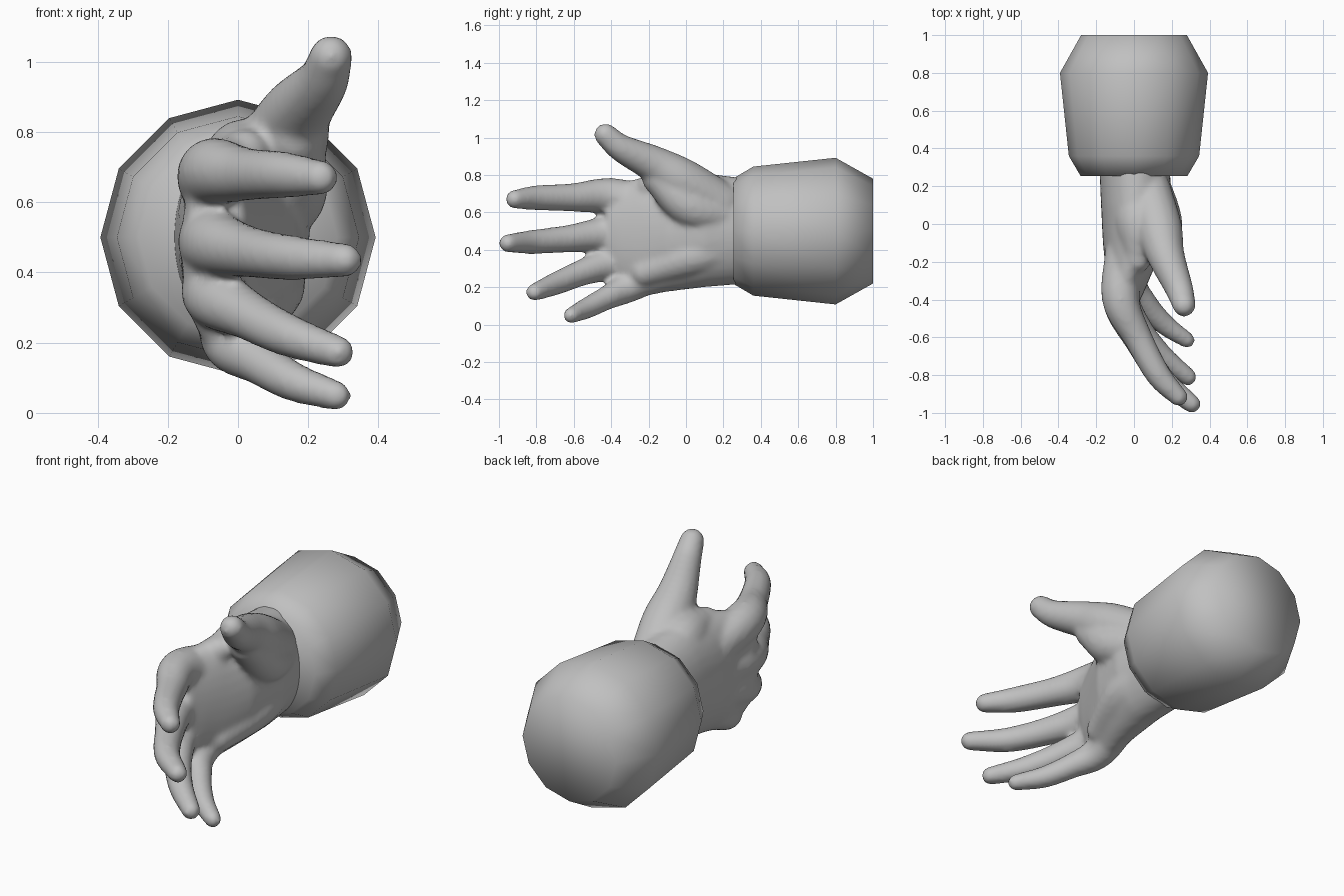
import bpy, bmesh, math
from mathutils import Vector

if "Cube" in bpy.data.objects:
    bpy.data.objects.remove(bpy.data.objects["Cube"])

grey = bpy.data.materials.new("plain grey")
grey.diffuse_color = (0.53, 0.53, 0.53, 1)
grey.use_nodes = True
grey.node_tree.nodes["Principled BSDF"].inputs["Base Color"].default_value = grey.diffuse_color


def add_rings(bm, rings):
    """Skin a list of vertex rings and close both ends."""
    vr = [[bm.verts.new(p) for p in r] for r in rings]
    n = len(vr[0])
    for a, b in zip(vr, vr[1:]):
        for i in range(n):
            j = (i + 1) % n
            bm.faces.new((a[i], a[j], b[j], b[i]))
    bm.faces.new(vr[0][::-1])
    bm.faces.new(vr[-1])


def oval(y, cx, cz, rx, rz, n):
    return [Vector((cx + rx * math.sin(2 * math.pi * i / n), y,
                    cz + rz * math.cos(2 * math.pi * i / n))) for i in range(n)]


def spline(pts, steps=6):
    """Catmull-Rom through (x, y, z, radius) points."""
    p = [Vector(q) for q in pts]
    p = [2 * p[0] - p[1]] + p + [2 * p[-1] - p[-2]]
    out = []
    for i in range(1, len(p) - 2):
        a, b, c, d = p[i - 1:i + 3]
        for s in range(steps):
            t = s / steps
            out.append(0.5 * (2 * b + (c - a) * t + (2 * a - 5 * b + 4 * c - d) * t * t
                              + (3 * b - a - 3 * c + d) * t ** 3))
    return out + [p[-2]]


def add_tube(bm, pts, n=16):
    """Tapered tube with a rounded tip."""
    path = spline(pts)
    tip, r = path[-1].copy(), path[-1][3]
    way = (tip.xyz - path[-2].xyz).normalized()
    for k in range(1, 6):
        a = k * math.pi / 2 / 5.4
        path.append(Vector((*(tip.xyz + way * r * math.sin(a)), r * math.cos(a))))
    rings = []
    for i, q in enumerate(path):
        t = (path[min(i + 1, len(path) - 1)].xyz - path[max(i - 1, 0)].xyz).normalized()
        u = t.cross(Vector((0, 0, 1))).normalized()
        v = u.cross(t)
        rings.append([q.xyz + q[3] * (u * math.cos(2 * math.pi * k / n)
                                      + v * math.sin(2 * math.pi * k / n)) for k in range(n)])
    add_rings(bm, rings)


def add_finger(bm, size, *joints):
    """Finger through knuckle, two joints and tip, rooted towards the wrist."""
    root = Vector(joints[0]).lerp(Vector((0, 0.3, 0.5)), 0.35)
    taper = (1.1, 1.0, 0.77, 0.67, 0.51)
    add_tube(bm, [(*p, size * k) for p, k in zip((root, *joints), taper)])


def finish(bm, name):
    bmesh.ops.recalc_face_normals(bm, faces=bm.faces[:])
    for f in bm.faces:
        f.smooth = True
    me = bpy.data.meshes.new(name)
    bm.to_mesh(me)
    bm.free()
    me.materials.append(grey)
    ob = bpy.data.objects.new(name, me)
    bpy.context.collection.objects.link(ob)
    return ob


# Cuff: twelve-sided sleeve end
bm = bmesh.new()
add_rings(bm, [oval(y, 0, 0.50, r, r, 12) for y, r in
               ((0.255, 0.283), (0.36, 0.345), (0.80, 0.392), (1.0, 0.28))])
finish(bm, "cuff")

# Palm and wrist: oval sections along the arm
bm = bmesh.new()
add_rings(bm, [oval(*s, 32) for s in (
    (0.34, 0.0, 0.50, 0.185, 0.28), (0.10, 0.015, 0.505, 0.19, 0.305),
    (-0.10, 0.0, 0.485, 0.165, 0.31), (-0.25, -0.025, 0.465, 0.125, 0.32),
    (-0.36, -0.055, 0.47, 0.108, 0.285), (-0.43, -0.06, 0.50, 0.08, 0.225))])

# Thumb
add_tube(bm, ((0.07, 0.20, 0.635, 0.12), (0.13, -0.02, 0.765, 0.125), (0.17, -0.17, 0.857, 0.10),
              (0.24, -0.345, 0.943, 0.075), (0.265, -0.43, 1.015, 0.062)))
# Web between thumb and hand
add_tube(bm, ((0.02, 0.15, 0.63, 0.14), (0.02, 0.0, 0.72, 0.12), (0.02, -0.19, 0.74, 0.07)))
# Thumb pad and heel pad of the palm
add_tube(bm, ((0.10, 0.22, 0.58, 0.09), (0.145, 0.02, 0.63, 0.11), (0.16, -0.15, 0.78, 0.085)))
add_tube(bm, ((0.08, 0.20, 0.40, 0.10), (0.08, 0.02, 0.36, 0.11), (0.03, -0.22, 0.28, 0.08)))

# Fingers: index, middle, ring, little
add_finger(bm, 0.10, (-0.07, -0.40, 0.685), (0.02, -0.60, 0.68),
           (0.13, -0.80, 0.678), (0.235, -0.915, 0.67))
add_finger(bm, 0.097, (-0.07, -0.41, 0.485), (0.025, -0.62, 0.46),
           (0.15, -0.82, 0.442), (0.305, -0.952, 0.435))
add_finger(bm, 0.093, (-0.065, -0.38, 0.335), (0.025, -0.55, 0.28),
           (0.14, -0.69, 0.222), (0.285, -0.81, 0.173))
add_finger(bm, 0.085, (-0.02, -0.30, 0.205), (0.06, -0.42, 0.145),
           (0.16, -0.53, 0.088), (0.28, -0.615, 0.049))
hand = finish(bm, "hand")

# Fuse the hand into one smooth skin
fuse = hand.modifiers.new("fuse", 'REMESH')
fuse.mode = 'VOXEL'
fuse.voxel_size = 0.014
fuse.use_smooth_shade = True
soft = hand.modifiers.new("soften", 'SMOOTH')
soft.factor = 0.5
soft.iterations = 10
